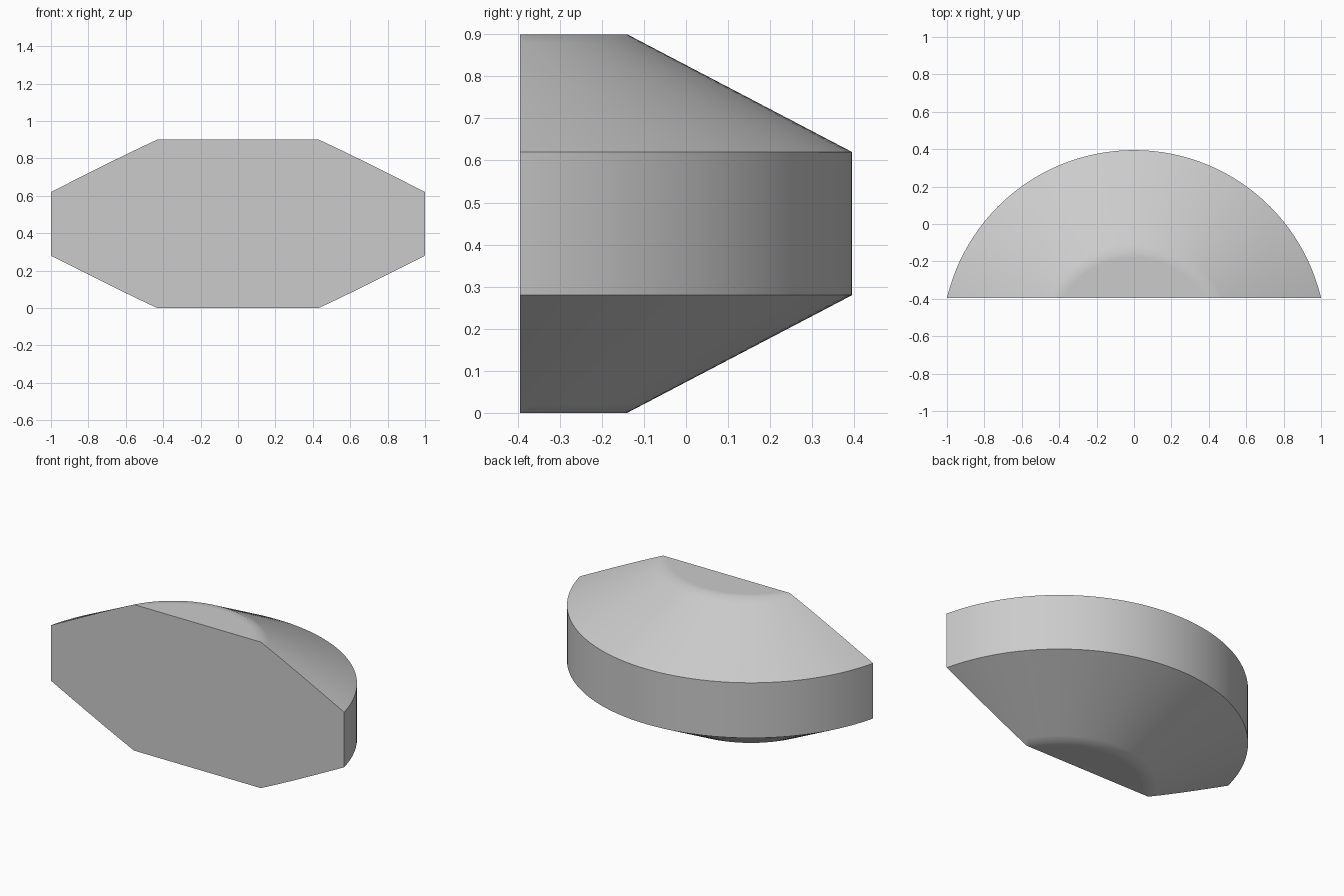
import bpy, bmesh, math
from mathutils import Matrix, Vector

cube = bpy.data.objects.get("Cube")
if cube:
    bpy.data.objects.remove(cube, do_unlink=True)

FRONT_Y = -0.395    # plane of the flat front
AXIS_Y = -0.633     # turning axis, ahead of the flat front
R_OUT, R_TOP = 1.028, 0.493
Z_LOW, Z_HIGH, HEIGHT = 0.28, 0.62, 0.9
SEGMENTS = 128

# Half profile; extra rings near the rim keep the soft edge narrow
slope = (HEIGHT - Z_HIGH) / (R_OUT - R_TOP)
rim = 0.04
upper = [(0, HEIGHT), (R_TOP - rim, HEIGHT), (R_TOP, HEIGHT),
         (R_TOP + rim, HEIGHT - rim * slope), (R_OUT, Z_HIGH)]
profile = upper + [(r, HEIGHT - z) for r, z in reversed(upper)]

# Turn the profile into a full double-bevelled disc
bm = bmesh.new()
verts = [bm.verts.new((r, AXIS_Y, z)) for r, z in profile]
edges = [bm.edges.new(pair) for pair in zip(verts, verts[1:])]
bmesh.ops.spin(bm, geom=verts + edges, cent=(0, AXIS_Y, 0), axis=(0, 0, 1),
               angle=math.tau, steps=SEGMENTS, use_duplicate=False)
bmesh.ops.remove_doubles(bm, verts=bm.verts, dist=0.0001)

# Slice the disc along the front and cap the cut
cut = bmesh.ops.bisect_plane(bm, geom=bm.verts[:] + bm.edges[:] + bm.faces[:],
                             plane_co=(0, FRONT_Y, 0), plane_no=(0, 1, 0),
                             clear_inner=True)
rim_edges = [e for e in cut["geom_cut"] if isinstance(e, bmesh.types.BMEdge)]
bmesh.ops.holes_fill(bm, edges=rim_edges, sides=0)
bmesh.ops.recalc_face_normals(bm, faces=bm.faces)

mesh = bpy.data.meshes.new("bevelled_segment")
bm.to_mesh(mesh)
bm.free()
body = bpy.data.objects.new("bevelled_segment", mesh)
bpy.context.collection.objects.link(body)

# Plain light grey
grey = bpy.data.materials.new("light_grey")
grey.use_nodes = True
color = (0.6, 0.6, 0.6, 1)
grey.diffuse_color = color
grey.node_tree.nodes["Principled BSDF"].inputs["Base Color"].default_value = color
mesh.materials.append(grey)

# Smooth sides with crisp outer edges
bpy.ops.object.select_all(action="DESELECT")
body.select_set(True)
bpy.context.view_layer.objects.active = body
bpy.ops.object.shade_smooth_by_angle(angle=math.radians(30))
